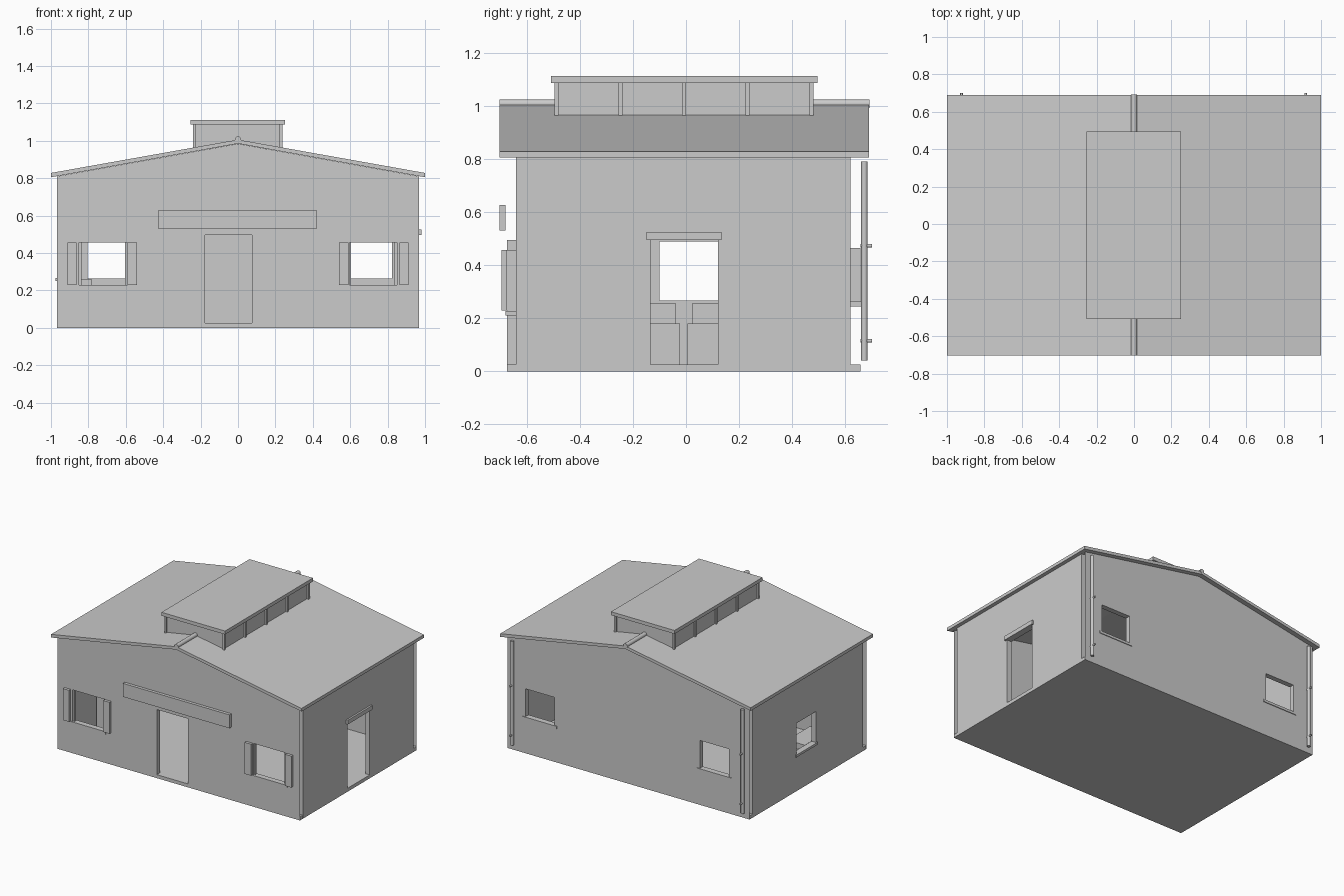
import bpy, bmesh
from mathutils import Vector

if "Cube" in bpy.data.objects:
    bpy.data.objects.remove(bpy.data.objects["Cube"], do_unlink=True)

GREY = (0.6, 0.6, 0.6, 1)
mat = bpy.data.materials.new("plain_grey")
mat.use_nodes = True
mat.diffuse_color = GREY
mat.node_tree.nodes["Principled BSDF"].inputs["Base Color"].default_value = GREY


def finish(name, bm):
    bmesh.ops.recalc_face_normals(bm, faces=bm.faces[:])
    mesh = bpy.data.meshes.new(name)
    bm.to_mesh(mesh)
    bm.free()
    mesh.materials.append(mat)
    ob = bpy.data.objects.new(name, mesh)
    bpy.context.collection.objects.link(ob)
    return ob


def box(name, x, y, z):
    bm = bmesh.new()
    bmesh.ops.create_cube(bm, size=1)
    for v in bm.verts:
        v.co = [lo + (c + 0.5) * (hi - lo) for c, (lo, hi) in zip(v.co, (x, y, z))]
    return finish(name, bm)


def rod(name, start, end, radius, sides=12):
    a, b = Vector(start), Vector(end)
    bm = bmesh.new()
    bmesh.ops.create_cone(bm, cap_ends=True, segments=sides, radius1=radius,
                          radius2=radius, depth=(b - a).length)
    turn = (b - a).to_track_quat("Z", "Y")
    for v in bm.verts:
        v.co = turn @ v.co + (a + b) / 2
    ob = finish(name, bm)
    for p in ob.data.polygons:
        p.use_smooth = len(p.vertices) == 4
    return ob


def wall(name, profile, axis, outer, inner, openings, open_ends=None):
    """Wall outline in (u, z), with openings (u0, u1, z0, z1) and reveals."""
    u = 1 - axis

    def put(a, z):
        co = [0, 0, z]
        co[u], co[axis] = a, outer
        return Vector(co)

    bm = bmesh.new()
    bm.faces.new([bm.verts.new(put(*p)) for p in profile])
    for u0, u1, z0, z1 in openings:
        for k, value in ((u, u0), (u, u1), (2, z0), (2, z1)):
            n = Vector((0, 0, 0))
            n[k] = 1
            bmesh.ops.bisect_plane(bm, geom=bm.verts[:] + bm.edges[:] + bm.faces[:],
                                   plane_co=n * value, plane_no=n)
    holes = []
    for f in bm.faces:
        c = f.calc_center_median()
        if any(o[0] < c[u] < o[1] and o[2] < c.z < o[3] for o in openings):
            holes.append(f)
    bmesh.ops.delete(bm, geom=holes, context="FACES")
    rims = [e for e in bm.edges if e.is_boundary]
    copy = bmesh.ops.duplicate(bm, geom=bm.verts[:] + bm.edges[:] + bm.faces[:])
    twin = copy["vert_map"]
    for v in [g for g in copy["geom"] if isinstance(g, bmesh.types.BMVert)]:
        v.co[axis] = inner
    for e in rims:
        a, b = e.verts
        if open_ends and all(abs(abs(v.co[u]) - open_ends) < 0.001 for v in (a, b)):
            continue
        bm.faces.new((a, b, twin[b], twin[a]))
    return finish(name, bm)


# Floor and walls
W, EAVE, RIDGE = 0.967, 0.81, 0.984
box("floor", (-0.965, 0.965), (-0.675, 0.657), (0, 0.025))
gable = [(-W, 0), (W, 0), (W, EAVE), (0, RIDGE), (-W, EAVE)]
side = [(-0.64, 0), (0.62, 0), (0.62, EAVE), (-0.64, EAVE)]
wall("front_wall", gable, 1, -0.675, -0.64,
     [(-0.176, 0.075, 0.025, 0.495), (-0.85, -0.59, 0.225, 0.457),
      (0.595, 0.85, 0.225, 0.457)], W)
wall("back_wall", gable, 1, 0.657, 0.62,
     [(-0.805, -0.57, 0.262, 0.465), (0.59, 0.823, 0.262, 0.465)], W)
wall("right_wall", side, 0, W, W - 0.035, [(-0.133, 0.12, 0.025, 0.495)])
wall("left_wall", side, 0, -W, 0.035 - W, [(-0.1, 0.12, 0.265, 0.49)])

# Front windows: shutters, frames and sills
for s, tag in ((-1, "right"), (1, "left")):
    for a, b in ((0.54, 0.59), (0.863, 0.912)):
        box(f"{tag}_shutter", sorted((s * a, s * b)), (-0.695, -0.674), (0.23, 0.457))
    box(f"{tag}_front_sill", sorted((s * 0.58, s * 0.866)), (-0.68, -0.64), (0.21, 0.228))
    for a, b in ((0.59, 0.603), (0.838, 0.85)):
        box(f"{tag}_front_frame", sorted((s * a, s * b)), (-0.665, -0.65), (0.225, 0.457))

# Back window sills, side window sill and door lintel
for a, b in ((-0.825, -0.55), (0.57, 0.843)):
    box("back_sill", (a, b), (0.62, 0.662), (0.245, 0.263))
box("side_sill", (-0.975, -0.932), (-0.115, 0.135), (0.25, 0.267))
box("side_lintel", (0.932, 0.98), (-0.148, 0.133), (0.495, 0.525))

# Sign board above the entrance
box("sign_board", (-0.428, 0.423), (-0.702, -0.68), (0.53, 0.627))

# Indoor counters by the side window
for a, b, c in ((-0.3, -0.022, -0.04), (0.3, 0.005, 0.025)):
    box("counter_base", (-0.92, -0.74), sorted((a, b)), (0.025, 0.18))
    box("counter_top", (-0.92, -0.78), sorted((a, c)), (0.18, 0.258))

# Pitched roof slab and ridge roll
bm = bmesh.new()
outline = [(-1, 0.805), (0, 0.985), (1, 0.805), (1, 0.828), (0, 1.006), (-1, 0.828)]
rings = [[bm.verts.new((x, y, z)) for x, z in outline] for y in (-0.703, 0.69)]
for i in range(6):
    j = (i + 1) % 6
    bm.faces.new((rings[0][i], rings[0][j], rings[1][j], rings[1][i]))
for r in rings:
    bm.faces.new((r[0], r[1], r[4], r[5]))
    bm.faces.new((r[1], r[2], r[3], r[4]))
finish("main_roof", bm)
rod("ridge_roll", (0, -0.703, 1.008), (0, 0.692, 1.008), 0.016, 16)

# Roof lantern with posts
box("lantern_body", (-0.23, 0.225), (-0.485, 0.47), (0.955, 1.088))
box("lantern_roof", (-0.255, 0.252), (-0.508, 0.495), (1.087, 1.112))
for i in range(5):
    y = -0.495 + i * 0.24
    for x in (-0.241, 0.223):
        box("lantern_post", (x, x + 0.014), (y, y + 0.015), (0.955, 1.088))

# Downpipes with brackets on the back
for x in (-0.922, 0.918):
    rod("downpipe", (x, 0.672, 0.04), (x, 0.672, 0.79), 0.012)
    for z in (0.115, 0.473):
        rod("pipe_bracket", (x, 0.657, z), (x, 0.7, z), 0.007, 8)
